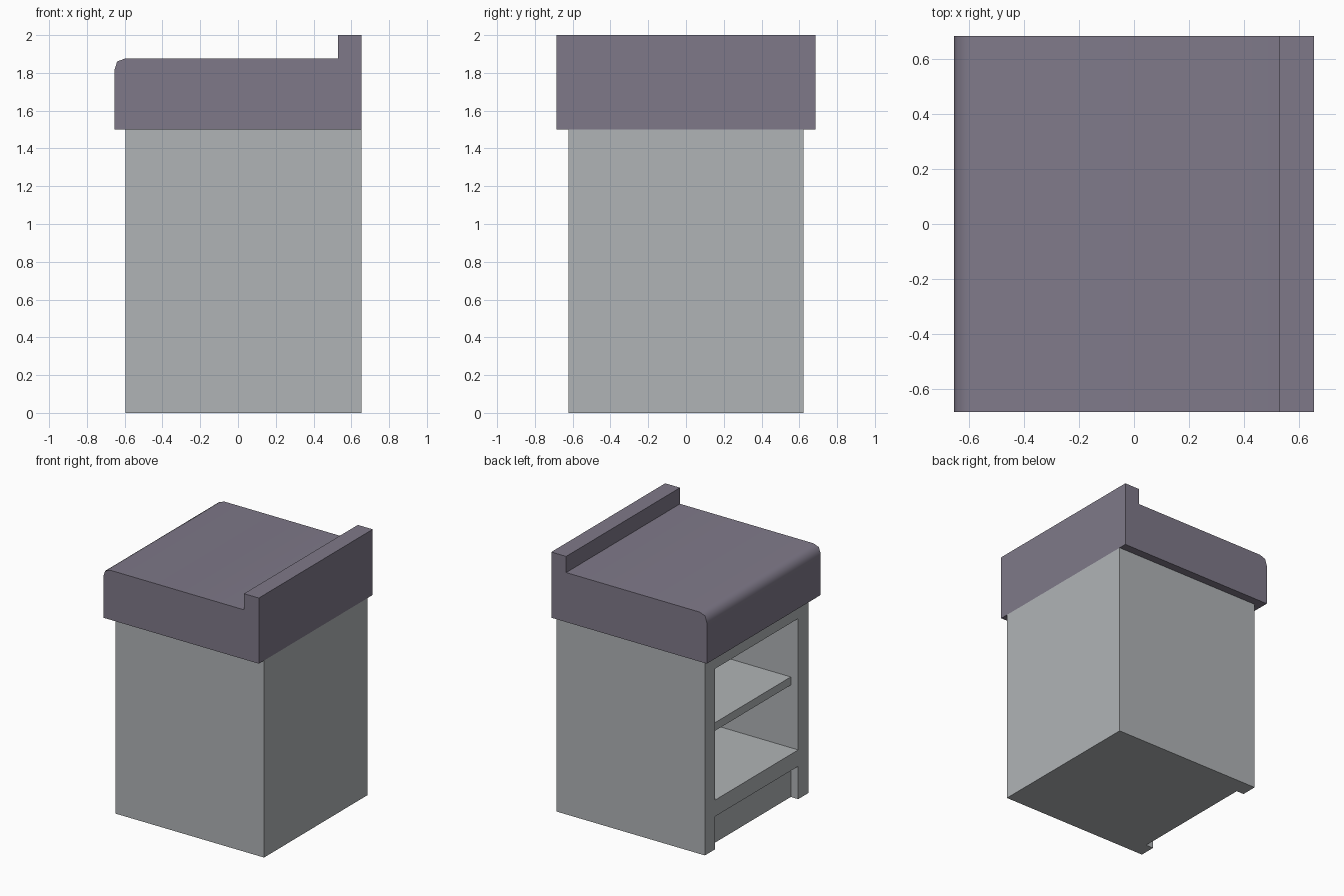
import bpy, bmesh, math

default = bpy.data.objects.get("Cube")
if default:
    bpy.data.objects.remove(default, do_unlink=True)


def make_material(name, rgb):
    mat = bpy.data.materials.new(name)
    mat.use_nodes = True
    color = (*rgb, 1.0)
    mat.diffuse_color = color
    mat.node_tree.nodes["Principled BSDF"].inputs["Base Color"].default_value = color
    return mat


def prism(name, profile, half_width, mat):
    """Extrude an x-z profile symmetrically along y."""
    bm = bmesh.new()
    face = bm.faces.new([bm.verts.new((x, -half_width, z)) for x, z in profile])
    ext = bmesh.ops.extrude_face_region(bm, geom=[face])["geom"]
    verts = [v for v in ext if isinstance(v, bmesh.types.BMVert)]
    bmesh.ops.translate(bm, verts=verts, vec=(0, 2 * half_width, 0))
    bmesh.ops.recalc_face_normals(bm, faces=bm.faces)
    mesh = bpy.data.meshes.new(name)
    bm.to_mesh(mesh)
    bm.free()
    mesh.materials.append(mat)
    obj = bpy.data.objects.new(name, mesh)
    bpy.context.collection.objects.link(obj)
    return obj


def box(name, x0, x1, z0, z1, half_width, mat):
    return prism(name, [(x0, z0), (x1, z0), (x1, z1), (x0, z1)], half_width, mat)


def activate(obj):
    bpy.ops.object.select_all(action="DESELECT")
    obj.select_set(True)
    bpy.context.view_layer.objects.active = obj


def cut(target, cutter):
    cutter.hide_render = True
    mod = target.modifiers.new("cut", "BOOLEAN")
    mod.operation, mod.solver, mod.object = "DIFFERENCE", "EXACT", cutter
    activate(target)
    bpy.ops.object.modifier_apply(modifier=mod.name)
    bpy.data.objects.remove(cutter, do_unlink=True)


grey = make_material("cabinet grey", (0.434, 0.456, 0.468))
purple = make_material("worktop purple grey", (0.212, 0.191, 0.25))

FRONT, BACK, PANEL = -0.595, 0.655, 0.125
RECESS = FRONT + PANEL / 2
OPENING = 0.5

# Cabinet body with the shelf bay and toe kick hollowed from its open side
cabinet = box("cabinet", FRONT, BACK, 0, 1.5, 0.622, grey)
cut(cabinet, box("bay_cutter", FRONT - 0.1, BACK - PANEL, 0.375, 1.375, OPENING, grey))
cut(cabinet, box("toe_kick_cutter", FRONT - 0.1, RECESS, -0.1, 0.25, OPENING, grey))

# Shelf set back from the opening
box("shelf", RECESS, BACK - PANEL, 0.852, 0.914, OPENING, grey)

# Worktop with a rounded edge and a raised backsplash
worktop = prism("worktop", [
    (-BACK, 1.5), (BACK, 1.5), (BACK, 2), (BACK - PANEL, 2),
    (BACK - PANEL, 1.877), (FRONT, 1.877), (-0.64, 1.86), (-BACK, 1.813),
], 0.685, purple)
activate(worktop)
bpy.ops.object.shade_smooth_by_angle(angle=math.radians(60))
